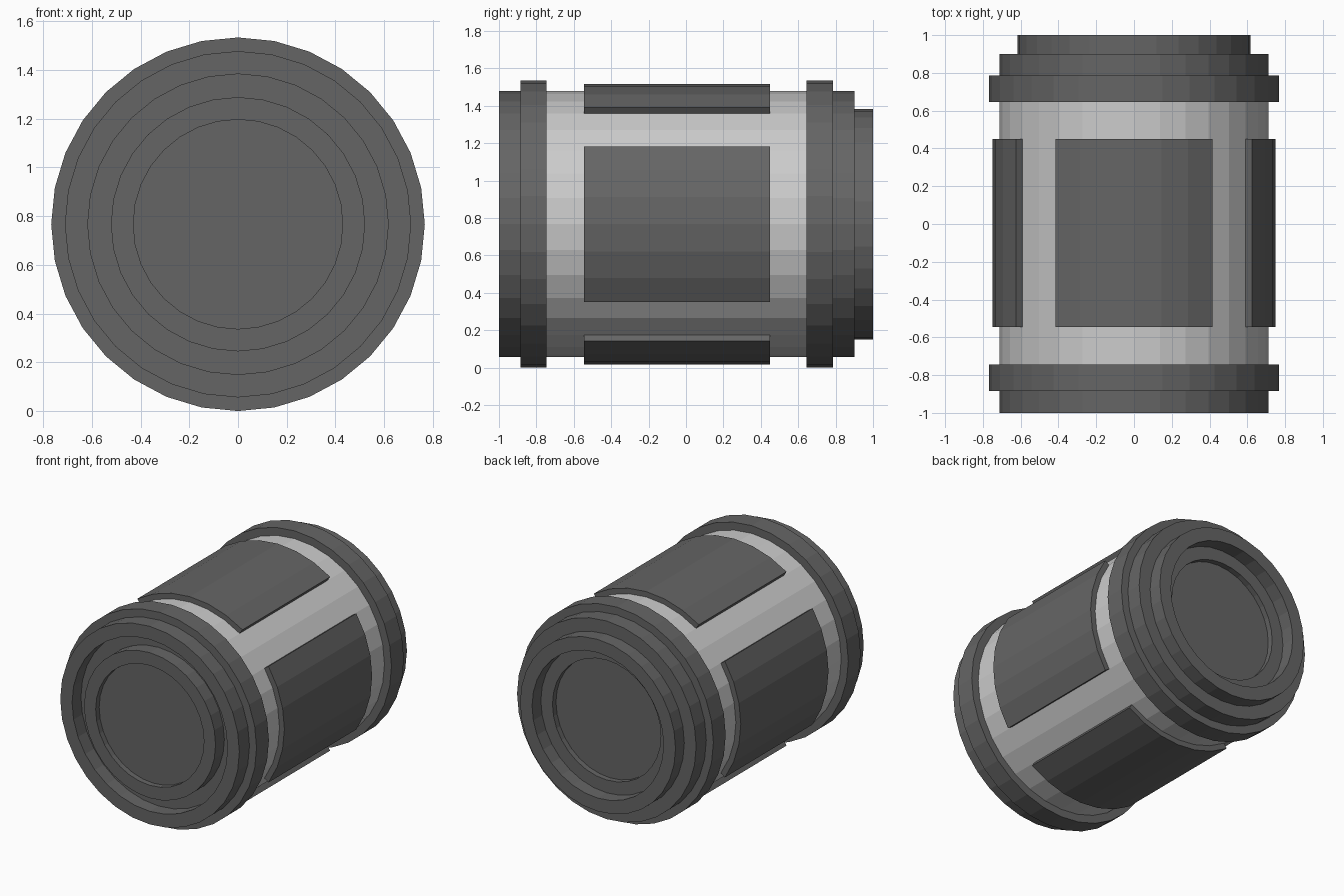
import bpy, bmesh
from math import sin, cos, pi

if "Cube" in bpy.data.objects:
    bpy.data.objects.remove(bpy.data.objects["Cube"])

SIDES = 32
AXIS_Z = 0.767

dark = bpy.data.materials.new("dark_grey")
dark.diffuse_color = (0.13, 0.13, 0.13, 1)
dark.use_nodes = True
dark.node_tree.nodes["Principled BSDF"].inputs["Base Color"].default_value = dark.diffuse_color
light = bpy.data.materials.new("light_grey")
light.diffuse_color = (0.6, 0.6, 0.6, 1)
light.use_nodes = True
light.node_tree.nodes["Principled BSDF"].inputs["Base Color"].default_value = light.diffuse_color


def point(r, y, step):
    a = 2 * pi * step / SIDES
    return (r * sin(a), y, AXIS_Z + r * cos(a))


def finish(bm, name, mat):
    mesh = bpy.data.meshes.new(name)
    bm.to_mesh(mesh)
    bm.free()
    mesh.materials.append(mat)
    obj = bpy.data.objects.new(name, mesh)
    bpy.context.collection.objects.link(obj)
    return obj


def lathe(name, profile, mat, fill_front=False, fill_back=False):
    """Spin (y, radius) points, listed front to back, around the y axis."""
    bm = bmesh.new()
    rings = [[bm.verts.new(point(r, y, i)) for i in range(SIDES)] for y, r in profile]
    for a, b in zip(rings, rings[1:]):
        for i in range(SIDES):
            k = (i + 1) % SIDES
            bm.faces.new((a[i], a[k], b[k], b[i]))
    if fill_front:
        bm.faces.new(rings[0][::-1])
    if fill_back:
        bm.faces.new(rings[-1])
    return finish(bm, name, mat)


def panel(name, centre, y0, y1, r0, r1, half=3):
    """Curved plate covering `half` segments either side of its centre."""
    bm = bmesh.new()
    sections = []
    for s in range(centre - half, centre + half + 1):
        sections.append([bm.verts.new(point(r, y, s))
                         for r, y in ((r1, y0), (r1, y1), (r0, y1), (r0, y0))])
    for a, b in zip(sections, sections[1:]):
        for i in range(4):
            k = (i + 1) % 4
            bm.faces.new((a[i], b[i], b[k], a[k]))
    bm.faces.new(sections[0])
    bm.faces.new(sections[-1][::-1])
    bmesh.ops.recalc_face_normals(bm, faces=bm.faces[:])
    return finish(bm, name, mat=dark)


# Front cap: central boss inside a socket groove, then the raised collar
lathe("front_cap", [(-0.96, 0.43), (-1.0, 0.43), (-1.0, 0.522), (-0.9, 0.522),
                    (-0.9, 0.617), (-1.0, 0.617), (-1.0, 0.711), (-0.885, 0.711),
                    (-0.885, 0.767), (-0.745, 0.767), (-0.745, 0.711)],
      dark, fill_front=True)

# Main barrel
lathe("barrel", [(-0.745, 0.711), (0.645, 0.711)], light)

# Back cap: raised collar, stepped neck and recessed end
lathe("back_cap", [(0.645, 0.711), (0.645, 0.767), (0.785, 0.767), (0.785, 0.711),
                   (0.9, 0.711), (0.9, 0.617), (1.0, 0.617), (1.0, 0.522),
                   (0.9, 0.522), (0.9, 0.43), (0.86, 0.43)],
      dark, fill_back=True)

# Four curved side panels
for i, side in enumerate(("top", "right", "bottom", "left")):
    panel(side + "_panel", i * SIDES // 4, -0.545, 0.45, 0.705, 0.75)
